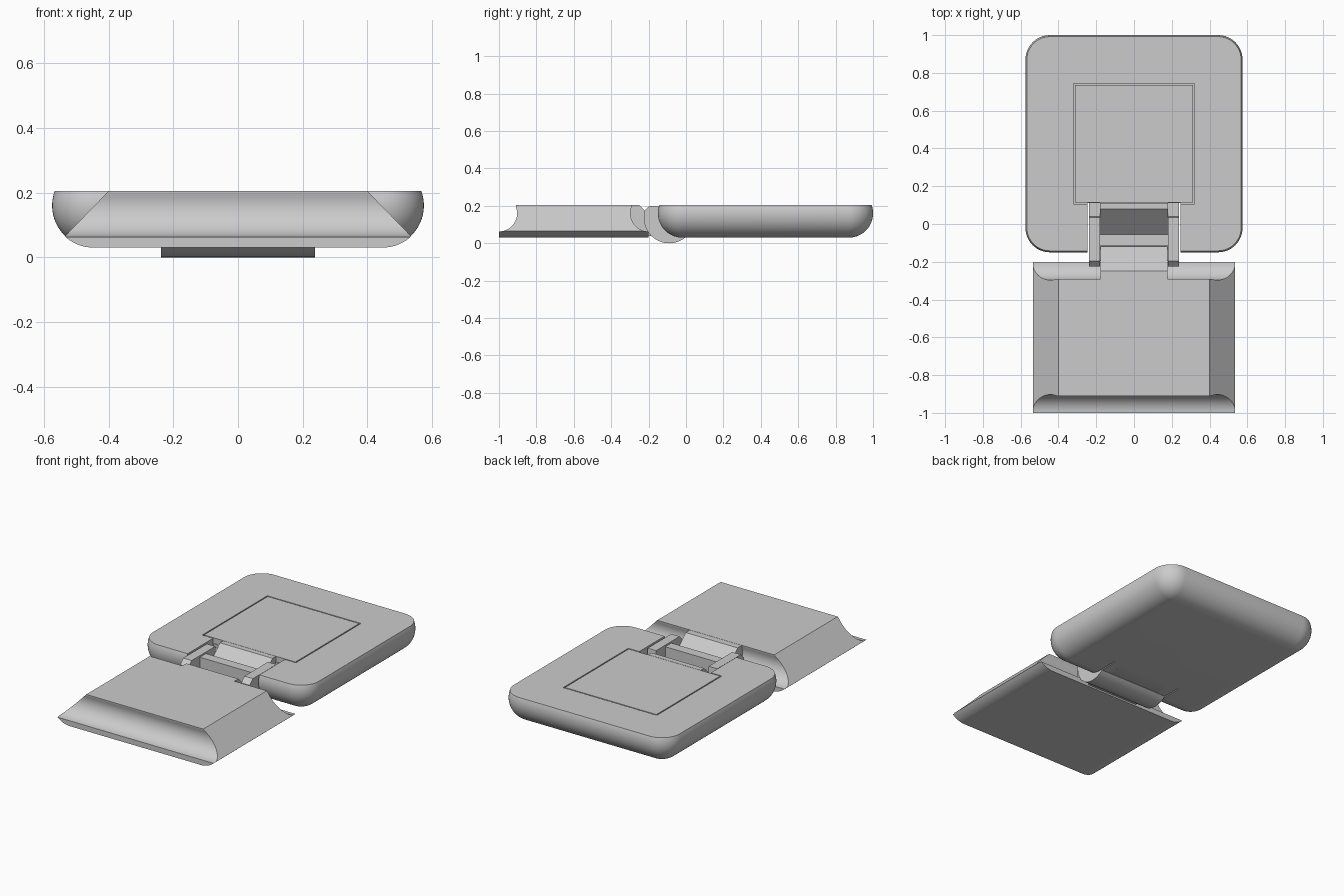
import bpy, bmesh, math
from math import sin, cos, pi, radians

if "Cube" in bpy.data.objects:
    bpy.data.objects.remove(bpy.data.objects["Cube"])


def finish(name, bm, smooth=True):
    bmesh.ops.recalc_face_normals(bm, faces=bm.faces[:])
    me = bpy.data.meshes.new(name)
    bm.to_mesh(me)
    bm.free()
    ob = bpy.data.objects.new(name, me)
    bpy.context.collection.objects.link(ob)
    return ob


def extrude(name, pts, a, b, axis='X'):
    """Extrude a (y,z) outline along x, or an (x,z) outline along y."""
    bm = bmesh.new()
    put = (lambda p, t: (t, p[0], p[1])) if axis == 'X' else (lambda p, t: (p[0], t, p[1]))
    lo = [bm.verts.new(put(p, a)) for p in pts]
    hi = [bm.verts.new(put(p, b)) for p in pts]
    n = len(pts)
    bm.faces.new(lo)
    bm.faces.new(hi[::-1])
    for i in range(n):
        bm.faces.new((lo[i], lo[(i + 1) % n], hi[(i + 1) % n], hi[i]))
    return finish(name, bm)


def box(name, x0, x1, y0, y1, z0, z1):
    return extrude(name, [(y0, z0), (y1, z0), (y1, z1), (y0, z1)], x0, x1)


def arc(cy, cz, r, a0, a1, n=16):
    return [(cy + r * cos(radians(a0 + (a1 - a0) * i / n)),
             cz + r * sin(radians(a0 + (a1 - a0) * i / n))) for i in range(n + 1)]


def boolean(ob, cutter, op):
    m = ob.modifiers.new(op, 'BOOLEAN')
    m.operation, m.object, m.solver = op, cutter, 'EXACT'
    bpy.context.view_layer.objects.active = ob
    bpy.ops.object.modifier_apply(modifier=m.name)
    bpy.data.objects.remove(cutter)


TOP, LOW, R, CZ = 0.205, 0.03, 0.13, 0.16

# Base tray: rounded square whose sides curve under to a flat bottom
bm = bmesh.new()
rings = []
a_top = math.degrees(math.asin((TOP - CZ) / R))
for rad, z in arc(0, CZ, R, -90, a_top, 20):
    ring = []
    for k, (sx, sy) in enumerate(((1, 1), (-1, 1), (-1, -1), (1, -1))):
        for i in range(13):
            t = (k + i / 12) * pi / 2
            rr = max(rad, 0.0005)
            ring.append(bm.verts.new((sx * 0.445 + rr * cos(t), 0.425 + sy * 0.445 + rr * sin(t), z)))
    rings.append(ring)
for r0, r1 in zip(rings, rings[1:]):
    for i in range(len(r0)):
        j = (i + 1) % len(r0)
        bm.faces.new((r0[i], r0[j], r1[j], r1[i]))
bm.faces.new(rings[0][::-1])
bm.faces.new(rings[-1])
base = finish("base_tray", bm)
boolean(base, box("panel_recess", -0.32, 0.32, 0.107, 0.743, 0.17, 0.3), 'DIFFERENCE')
boolean(base, box("hinge_notch", -0.245, 0.245, -0.3, 0.11, -0.1, 0.3), 'DIFFERENCE')

# Inset panel with a thin gap around it
panel = box("inset_panel", -0.313, 0.313, 0.114, 0.736, 0.165, TOP)

# Lid: curved-under section with slanted sides, scooped at both ends
side = [(0.40, TOP)] + arc(0.447, CZ, R, -47, -90, 10)
side = [(x, z) for x, z in side]
section = side + [(-x, z) for x, z in reversed(side)]
lid = extrude("lid", section, -1.1, -0.1, 'Y')
scoop = [(-1.0, LOW - 0.02)] + arc(-1.0, 0.16, 0.097, -90, 28, 18)
scoop[-1] = (-0.91, 0.21)
profile = scoop + [(-1.2 - y, z) for y, z in reversed(scoop)]
boolean(lid, extrude("lid_ends", profile, -1, 1), 'INTERSECT')

# Sloped tongue in the middle of the lid's hinge side
tongue = extrude("lid_tongue", [(-0.32, 0.04), (-0.32, TOP - 0.001), (-0.25, TOP - 0.001),
                                (-0.12, 0.075), (-0.12, 0.03), (-0.2, 0.04)], -0.178, 0.178)

# Hinge: half-round trough, two arms, centre bar and sloped back wall
CY, HR = -0.09, 0.135
round_under = arc(CY, HR, HR, 180, 309, 24)
trough = extrude("hinge_trough", round_under[7:] + [(0.0, 0.06), (-0.18, 0.06)], -0.185, 0.185)
arm_outline = [(-0.225, 0.165), (-0.195, TOP - 0.005)] + [(0.11, TOP - 0.005), (0.11, LOW)]
for s, tag in ((-1, "left"), (1, "right")):
    extrude("hinge_arm_" + tag, round_under + [(0.11, LOW), (0.11, 0.15), (0.04, 0.15),
            (0.035, TOP - 0.005), (-0.195, TOP - 0.005), (-0.225, 0.17)],
            s * 0.18, s * 0.238)
bar = box("hinge_bar", -0.185, 0.185, -0.115, -0.055, 0.03, 0.19)
wall = extrude("hinge_back_wall", [(0.112, LOW), (0.112, TOP), (0.08, TOP),
                                   (-0.055, 0.075), (-0.055, 0.05), (0.0, LOW)], -0.18, 0.18)

# Smooth the curved surfaces and keep the edges crisp
for ob in bpy.context.collection.objects:
    ob.select_set(ob.type == 'MESH')
bpy.context.view_layer.objects.active = base
bpy.ops.object.shade_smooth_by_angle(angle=radians(30))
